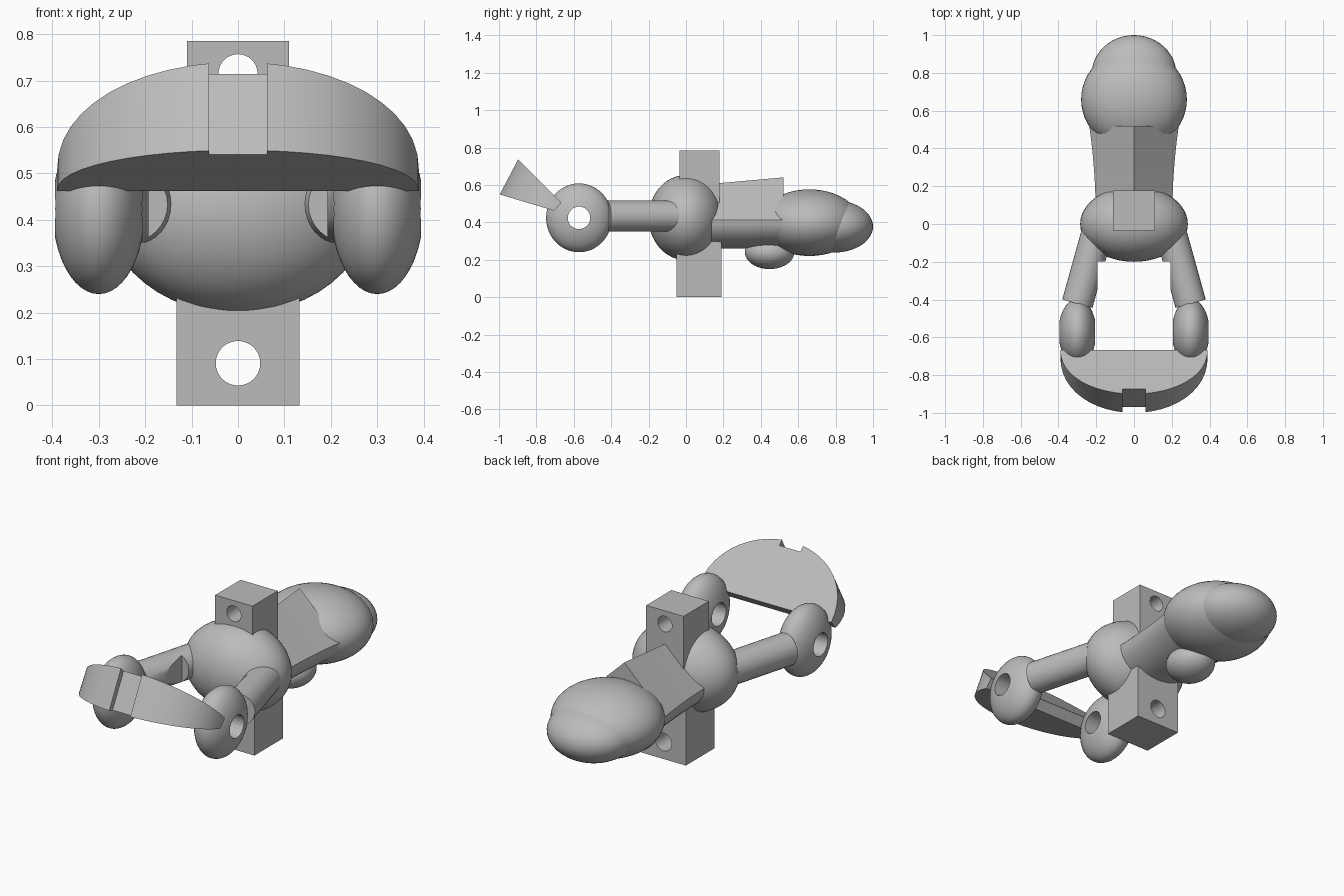
import bpy, bmesh
from math import pi, sin, cos, sqrt, radians
from mathutils import Vector

if "Cube" in bpy.data.objects:
    bpy.data.objects.remove(bpy.data.objects["Cube"], do_unlink=True)

grey = bpy.data.materials.new("plain grey")
grey.use_nodes = True
grey.diffuse_color = (0.5, 0.5, 0.5, 1)
grey.node_tree.nodes["Principled BSDF"].inputs["Base Color"].default_value = grey.diffuse_color


def finish(name, angle=30):
    ob = bpy.context.object
    ob.name = name
    ob.data.materials.clear()
    ob.data.materials.append(grey)
    bpy.ops.object.shade_smooth_by_angle(angle=radians(angle))
    return ob


def activate(ob):
    bpy.ops.object.select_all(action='DESELECT')
    ob.select_set(True)
    bpy.context.view_layer.objects.active = ob


def ellipsoid(name, centre, radii):
    bpy.ops.mesh.primitive_uv_sphere_add(segments=48, ring_count=24, radius=1, location=centre)
    bpy.context.object.scale = radii
    bpy.ops.object.transform_apply(location=False, rotation=False, scale=True)
    return finish(name)


def box(name, low, high):
    low, high = Vector(low), Vector(high)
    bpy.ops.mesh.primitive_cube_add(size=1, location=(low + high) / 2)
    bpy.context.object.scale = high - low
    bpy.ops.object.transform_apply(location=False, rotation=False, scale=True)
    return finish(name)


def rod(name, start, end, radius):
    start, end = Vector(start), Vector(end)
    axis = end - start
    bpy.ops.mesh.primitive_cylinder_add(
        vertices=32, radius=radius, depth=axis.length, location=(start + end) / 2,
        rotation=axis.to_track_quat('Z', 'Y').to_euler())
    return finish(name)


def cut(ob, cutter):
    activate(ob)
    mod = ob.modifiers.new("cut", 'BOOLEAN')
    mod.operation, mod.solver, mod.object = 'DIFFERENCE', 'EXACT', cutter
    bpy.ops.object.modifier_apply(modifier=mod.name)
    bpy.data.objects.remove(cutter, do_unlink=True)
    activate(ob)
    bpy.ops.object.shade_smooth_by_angle(angle=radians(30))


def loft(name, rings, angle=30):
    """Skin a row of equal closed rings and cap both ends."""
    bm = bmesh.new()
    rows = [[bm.verts.new(p) for p in ring] for ring in rings]
    n = len(rows[0])
    for a, b in zip(rows, rows[1:]):
        for i in range(n):
            j = (i + 1) % n
            bm.faces.new((a[i], a[j], b[j], b[i]))
    bm.faces.new(rows[0])
    bm.faces.new(rows[-1])
    bmesh.ops.recalc_face_normals(bm, faces=bm.faces)
    mesh = bpy.data.meshes.new(name)
    bm.to_mesh(mesh)
    bm.free()
    ob = bpy.data.objects.new(name, mesh)
    bpy.context.collection.objects.link(ob)
    activate(ob)
    return finish(name, angle)


# Rounded main body and tail
ellipsoid("body", (0, 0, 0.425), (0.285, 0.2, 0.228))
ellipsoid("abdomen", (0, 0.66, 0.398), (0.28, 0.27, 0.178))
ellipsoid("tail_tip", (0, 0.79, 0.378), (0.225, 0.21, 0.14))
ellipsoid("belly_bump", (0, 0.447, 0.24), (0.12, 0.132, 0.09))

# Waist: ridged roof above a rounded underside
rings = []
for k in range(9):
    t = k / 8
    y = 0.05 + 0.47 * t
    width = 0.203 + 0.034 * t * t
    ring = [(0, y, 0.598 + 0.042 * t)]
    ring += [(width * cos(a), y, 0.412 - 0.152 * sin(a))
             for a in (pi * i / 20 for i in range(21))]
    rings.append(ring)
loft("waist", rings)

# Mounting blocks with holes running front to back
for name, low, high, hole_z, hole_r in (
        ("top_block", (-0.11, -0.035, 0.5), (0.11, 0.178, 0.785), 0.715, 0.042),
        ("bottom_block", (-0.132, -0.05, 0), (0.132, 0.19, 0.3), 0.091, 0.048)):
    block = box(name, low, high)
    cut(block, rod("hole", (0, -0.3, hole_z), (0, 0.4, hole_z), hole_r))

# Arms with flattened inner sides, and pierced discs at their ends
for side, label in ((1, "left"), (-1, "right")):
    arm = rod(label + "_arm", (side * 0.2, -0.062, 0.433), (side * 0.3, -0.422, 0.433), 0.083)
    cut(arm, box("trim", (-0.193, -0.8, 0), (0.193, -0.198, 0.9)))
    disc = ellipsoid(label + "_disc", (side * 0.3, -0.572, 0.424), (0.1, 0.176, 0.184))
    cut(disc, rod("hole", (side * 0.1, -0.572, 0.424), (side * 0.5, -0.572, 0.424), 0.06))

# Tilted wedge visor with a slot at the middle of its curved rim
half, slot, depth = 0.39, 0.062, 0.108
rim = []
for i in range(25):
    x = half * cos(pi * i / 24)
    if abs(x) > slot:
        rim.append((x, sqrt(max(0, 1 - (x / half) ** 2)) ** 0.93))
edge = sqrt(1 - (slot / half) ** 2)
middle = len(rim) // 2
rim[middle:middle] = [(slot, edge), (slot, 1 - depth), (-slot, 1 - depth), (-slot, edge)]


def visor_ring(back, front):
    back, front = Vector(back), Vector(front)
    return [(x, *back.lerp(front, s)) for x, s in rim]


loft("visor", [visor_ring((-0.704, 0.462), (-1, 0.55)),
               visor_ring((-0.667, 0.505), (-0.9, 0.74))])
